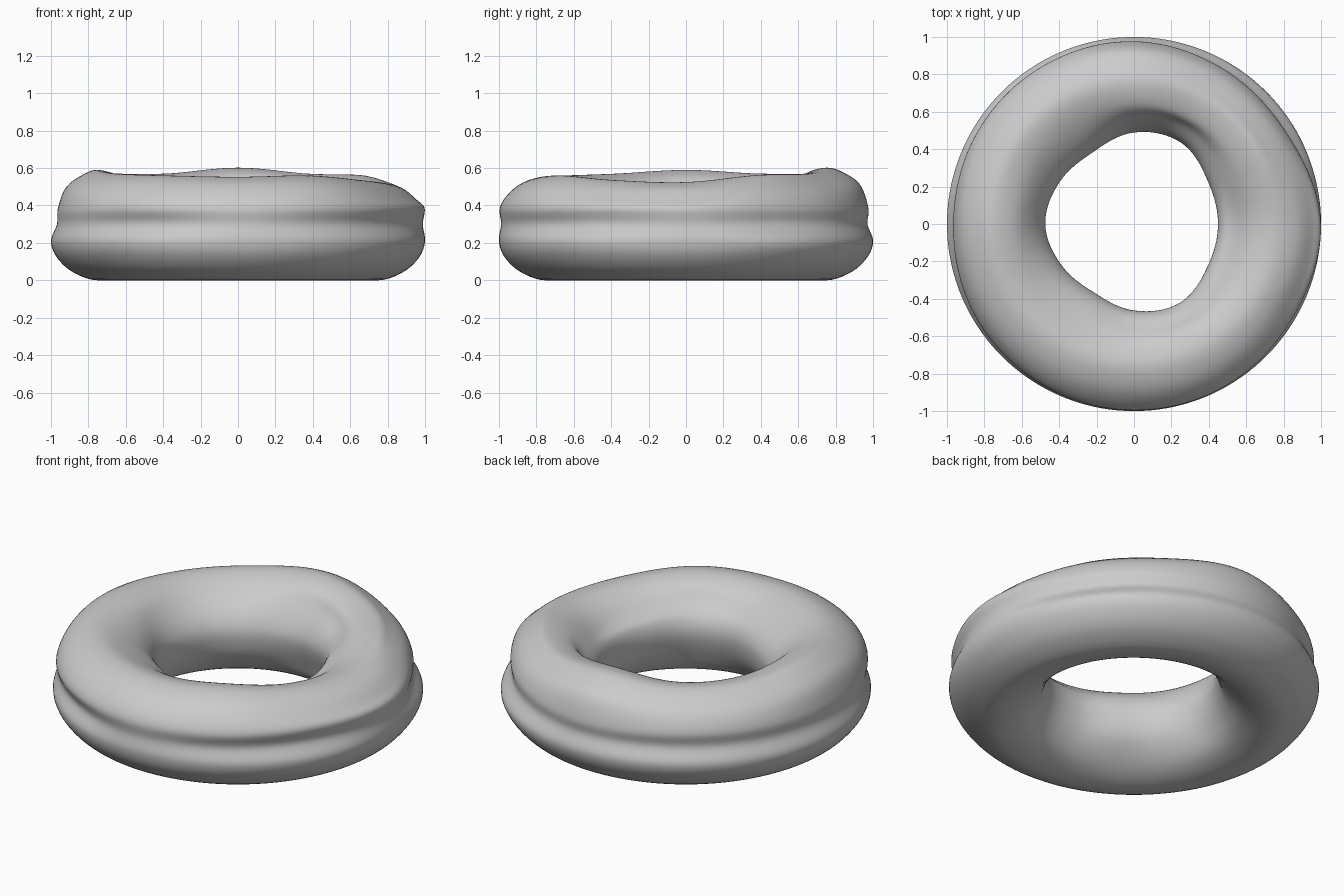
import bpy
import bmesh
import math

if "Cube" in bpy.data.objects:
    bpy.data.objects.remove(bpy.data.objects["Cube"])

RINGS, SIDES = 144, 84

# Uneven shape of the ring, sampled every 30 degrees counter-clockwise from +x
INNER = [.45, .457, .503, .49, .443, .457, .475, .446, .425, .463, .488, .455]
TOP = [.525, .562, .57, .602, .571, .571, .59, .57, .56, .553, .56, .535]
UPPER = [.998, .95, .955, .975, .975, .97, .963, .98, .99, .995, .995, .985]
GROOVE = [.988, .945, .955, .97, .965, .965, .968, .975, .965, .988, .975, .965]


def spline(values, t):
    """Closed Catmull-Rom curve through values, t from 0 to 1."""
    n = len(values)
    s = (t % 1.0) * n
    i = int(s)
    f = s - i
    a, b, c, d = (values[(i + k) % n] for k in (-1, 0, 1, 2))
    return b + .5 * f * (c - a + f * (2*a - 5*b + 4*c - d + f * (3*(b - c) + d - a)))


def cross_section(t):
    """Dough below, icing bulge above, with a groove between them."""
    inner, top, upper, groove = (spline(v, t) for v in (INNER, TOP, UPPER, GROOVE))
    return [
        (.75, 0), (.885, .045), (.97, .125), (1.0, .21),
        (groove, .30), (upper, .385), (upper - .042, top - .095),
        (upper - .125, top - .03), (.755, top), (.64, top - .03),
        (inner + .085, top - .1), (inner + .018, .385), (inner, .29),
        (inner + .04, .16), (.60, .045),
    ]


# Ring body
bm = bmesh.new()
rings = []
for i in range(RINGS):
    t = i / RINGS
    ang = 2 * math.pi * t
    pts = cross_section(t)
    rs, zs = [p[0] for p in pts], [p[1] for p in pts]
    ring = []
    for j in range(SIDES):
        r, z = spline(rs, j / SIDES), max(0, spline(zs, j / SIDES))
        ring.append(bm.verts.new((r * math.cos(ang), r * math.sin(ang), z)))
    rings.append(ring)
for i in range(RINGS):
    a, b = rings[i], rings[(i + 1) % RINGS]
    for j in range(SIDES):
        k = (j + 1) % SIDES
        bm.faces.new((a[j], b[j], b[k], a[k])).smooth = True
bmesh.ops.recalc_face_normals(bm, faces=bm.faces)

mesh = bpy.data.meshes.new("iced_ring")
bm.to_mesh(mesh)
bm.free()

# Plain grey surface
grey = bpy.data.materials.new("light_grey")
grey.diffuse_color = (.6, .6, .6, 1)
grey.use_nodes = True
grey.node_tree.nodes["Principled BSDF"].inputs["Base Color"].default_value = grey.diffuse_color
mesh.materials.append(grey)
obj = bpy.data.objects.new("iced_ring", mesh)
bpy.context.collection.objects.link(obj)
